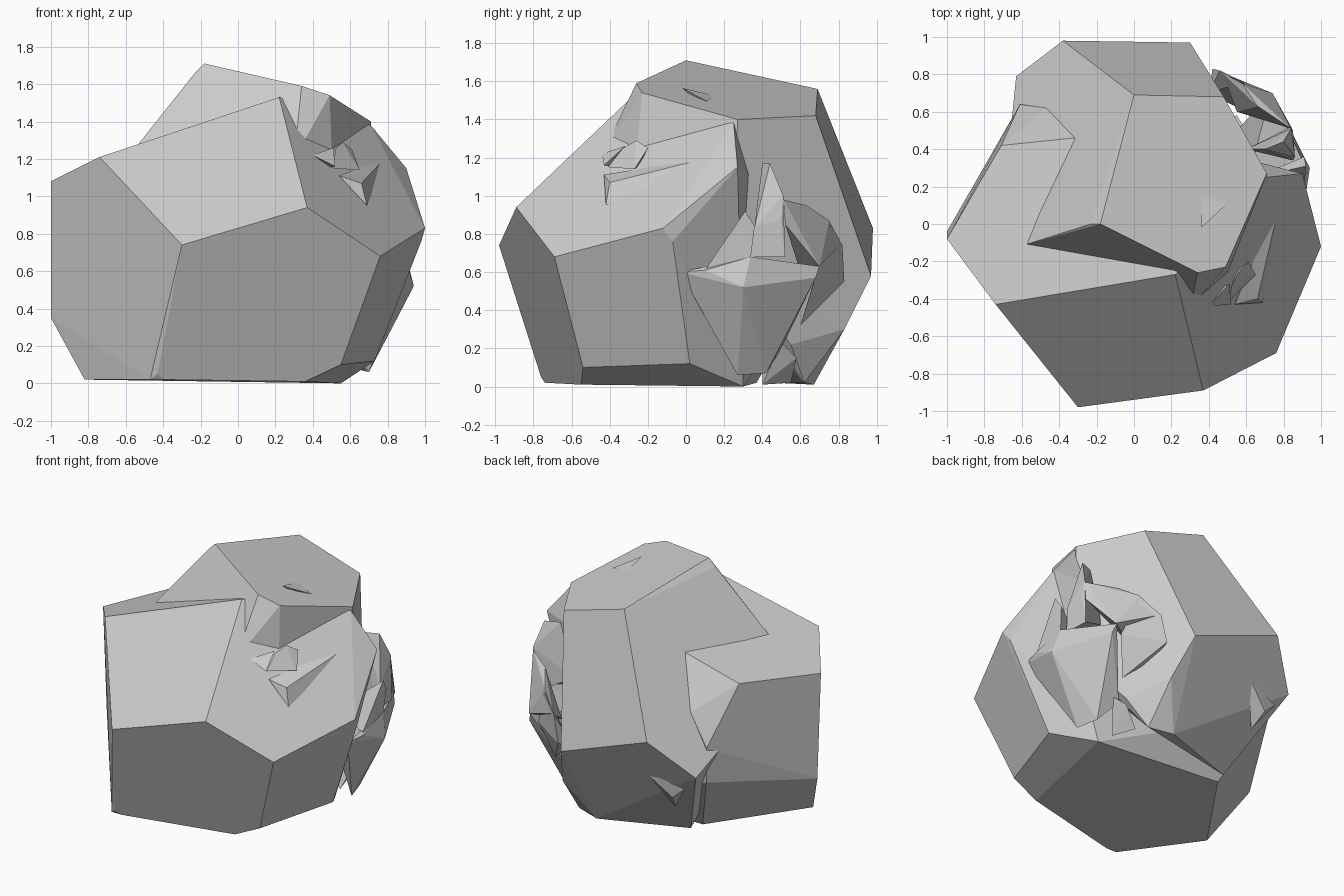
import bpy, bmesh, math


def hull(name, corners):
    """Flat-faced convex chunk of rock spanning a few corner points."""
    bm = bmesh.new()
    for c in corners:
        bm.verts.new(c)
    res = bmesh.ops.convex_hull(bm, input=bm.verts[:])
    loose = {g for g in res["geom_interior"] + res["geom_unused"]
             if isinstance(g, bmesh.types.BMVert) and g.is_valid}
    bmesh.ops.delete(bm, geom=[v for v in loose if not v.link_faces], context='VERTS')
    # merge nearly coplanar triangles into large facets
    bmesh.ops.dissolve_limit(bm, angle_limit=math.radians(3),
                             verts=bm.verts[:], edges=bm.edges[:])
    bmesh.ops.recalc_face_normals(bm, faces=bm.faces[:])
    mesh = bpy.data.meshes.new(name)
    bm.to_mesh(mesh)
    bm.free()
    ob = bpy.data.objects.new(name, mesh)
    bpy.context.collection.objects.link(ob)
    return ob


# Large front boulder
hull("front_boulder", [
    (-.30, -.98, .74), (.37, -.89, .94), (.76, -.69, .68), (1, -.12, .83),
    (.98, -.07, .76), (.90, .27, 1.15), (.71, .25, 1.38), (.22, -.27, 1.53),
    (-.74, -.43, 1.21), (-1, -.08, 1.08), (-1, -.04, .35), (-.82, -.25, .02),
    (-.43, -.76, .05), (-.47, -.74, .02), (-.39, -.74, .02), (.36, -.55, .01),
    (.55, -.54, .10), (.73, .02, .12), (.55, .30, 0),
    (-.71, .42, 1.12), (-.32, .46, 1.25), (-.47, .62, .93), (-.61, .64, .72),
    (-.60, .63, .47), (-.39, .37, .02)])

# Tall back boulder
hull("back_boulder", [
    (-.18, 0, 1.71), (-.23, .0, 1.66), (0, .69, 1.56), (.48, .68, 1.42),
    (.71, .27, 1.40), (.49, -.23, 1.54), (.34, -.26, 1.59),
    (-.38, .98, .83), (.30, .97, .58), (-.63, .79, .57), (.385, .83, .30),
    (-.36, .46, .02), (.23, .67, .01), (.40, .62, .02), (.53, .55, .22),
    (-.58, -.11, 1.22), (-.70, .10, .93), (.30, -.45, 1.20),
    (.51, -.28, 1.0), (.72, .25, .60)])

# Crumbled chunks on the right side
hull("lower_chunk", [
    (.94, .30, .52), (.75, .68, .57), (.66, .42, .07), (.70, .27, .06),
    (.88, -.03, .60), (.91, .10, .61), (.90, .34, .68), (.73, .70, .63),
    (.55, .50, .20), (.60, .20, .50)])
hull("ridge_chunk", [
    (.90, .10, .61), (.89, .20, .73), (.92, .31, .92), (.91, .36, .84),
    (.90, .34, .68), (.89, .20, .60), (.65, .25, .70)])
hull("upper_chunk", [
    (.80, .44, 1.17), (.84, .51, 1.0), (.85, .50, .87), (.86, .36, .84),
    (.85, .34, .68), (.84, .52, .68), (.70, .40, 1.17), (.60, .40, .80)])
hull("rear_chunk", [
    (.84, .51, .98), (.66, .63, .95), (.58, .75, .87), (.47, .81, .74),
    (.74, .70, .63), (.84, .52, .85), (.55, .60, .60)])
hull("rear_lower_chunk", [
    (.58, .76, .85), (.46, .82, .74), (.42, .83, .55), (.58, .74, .70),
    (.60, .60, .32), (.68, .68, .58), (.40, .70, .50)])
hull("base_chip", [
    (.60, .50, .23), (.52, .40, .01), (.45, .55, .02), (.55, .58, .15),
    (.40, .40, .15)])

# Small shards breaking through the facets
hull("long_shard", [
    (.79, .16, 1.21), (.69, -.42, .95), (.54, -.43, 1.11), (.66, -.40, 1.07),
    (.60, -.25, 1.10)])
hull("small_shard", [
    (.40, -.44, 1.22), (.52, -.43, 1.16), (.51, -.32, 1.26), (.45, -.35, 1.15)])
hull("knob_shard", [
    (.51, -.41, 1.15), (.56, -.26, 1.29), (.61, -.20, 1.25), (.65, -.27, 1.14),
    (.52, -.33, 1.25), (.55, -.25, 1.15)])
hull("top_shard", [
    (.36, .15, 1.525), (.36, -.02, 1.565), (.50, .11, 1.495), (.39, .02, 1.53)])
hull("back_shard", [
    (-.26, .84, .54), (-.53, .77, .46), (-.40, .69, .27), (-.44, .78, .38),
    (-.38, .70, .43)])
